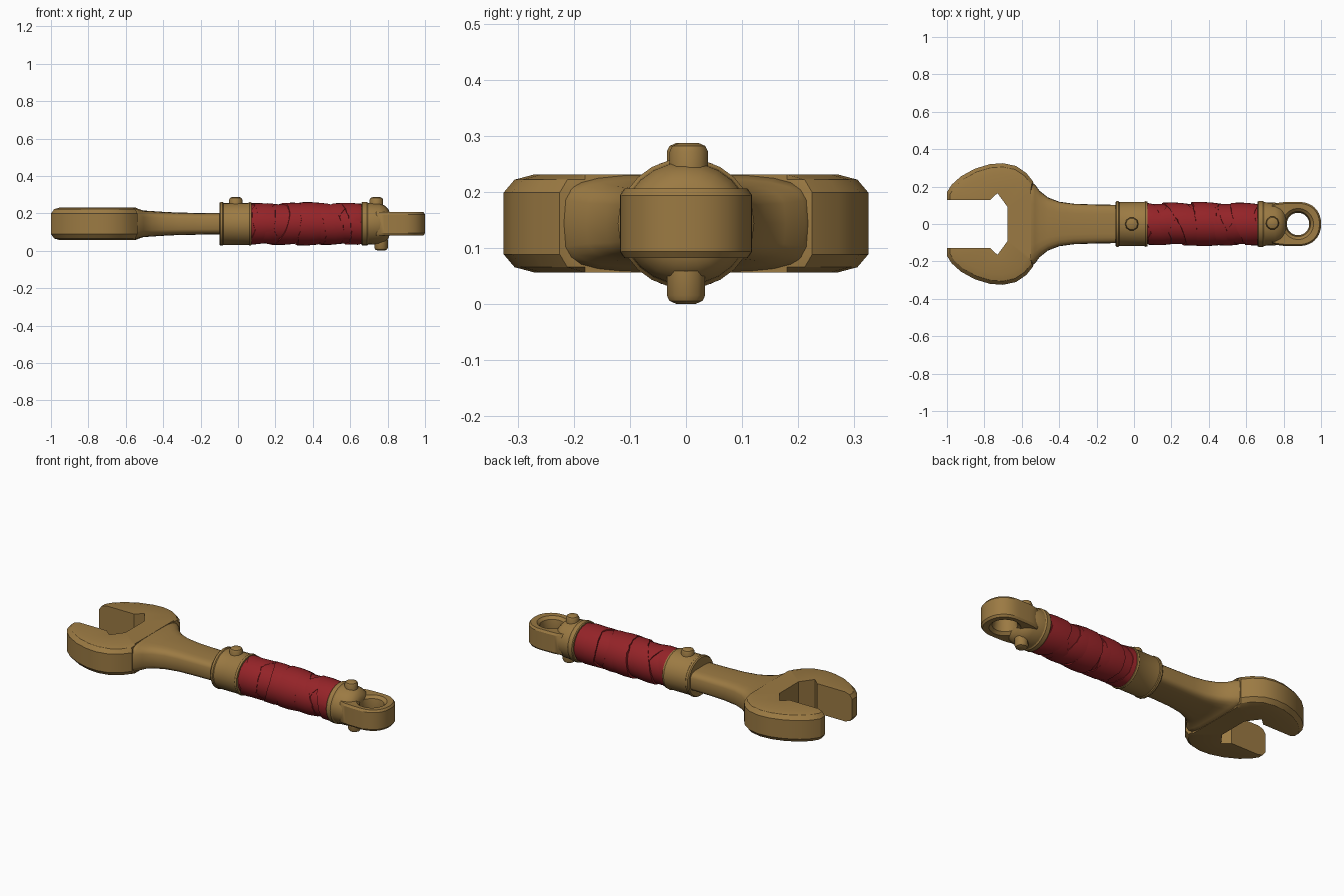
import bpy, bmesh, math, random

if "Cube" in bpy.data.objects:
    bpy.data.objects.remove(bpy.data.objects["Cube"])
random.seed(4)
ZC = 0.144  # height of the tool's centre line


def material(name, rgb):
    m = bpy.data.materials.new(name)
    m.diffuse_color = (*rgb, 1)
    m.use_nodes = True
    m.node_tree.nodes["Principled BSDF"].inputs["Base Color"].default_value = m.diffuse_color
    return m


BRASS = material("aged_brass", (0.33, 0.195, 0.056))
RED = material("red_cloth", (0.30, 0.017, 0.021))


def loft(name, sections, mat, caps=True, closed=False, angle=32):
    """Skin a list of equal-length point loops."""
    bm = bmesh.new()
    rings = [[bm.verts.new(p) for p in s] for s in sections]
    n = len(rings[0])
    pairs = list(zip(rings, rings[1:]))
    if closed:
        pairs.append((rings[-1], rings[0]))
    for a, b in pairs:
        for i in range(n):
            j = (i + 1) % n
            bm.faces.new((a[i], a[j], b[j], b[i]))
    if caps and not closed:
        ends = [bm.faces.new(rings[0]), bm.faces.new(rings[-1])]
        bmesh.ops.triangulate(bm, faces=ends)
    bmesh.ops.recalc_face_normals(bm, faces=bm.faces)
    me = bpy.data.meshes.new(name)
    bm.to_mesh(me)
    bm.free()
    me.materials.append(mat)
    me.shade_smooth()
    me.set_sharp_from_angle(angle=math.radians(angle))
    ob = bpy.data.objects.new(name, me)
    bpy.context.collection.objects.link(ob)
    return ob


def spow(v, e):
    return math.copysign(abs(v) ** e, v)


def section(x, hw, hh, e=1.0, n=24):
    """Superellipse cross-section across the x axis."""
    return [(x, hw * spow(math.cos(t), e), ZC + hh * spow(math.sin(t), e))
            for t in (2 * math.pi * i / n for i in range(n))]


# open jaw head: rounded outer rim, sharp jaw
arc = [(-1, .128), (-1, .17), (-.975, .21), (-.925, .255), (-.85, .296), (-.77, .32),
       (-.70, .325), (-.63, .31), (-.575, .272), (-.538, .225)]
jaw = [(-.675, .09), (-.73, .165), (-.77, .128)]


def head_level(dz, f):
    half = [(-.72 + (x + .72) * f, max(.128, y * f)) for x, y in arc] + [(-.55, .18)]
    full = half + [(x, -y) for x, y in reversed(half)]
    full += [(x, -y) for x, y in reversed(jaw)] + jaw
    return [(x, y, ZC + dz) for x, y in full]


levels = [(.0875, .83), (.078, .94), (.055, 1)]
loft("jaw_head", [head_level(-d, f) for d, f in levels]
     + [head_level(d, f) for d, f in reversed(levels)], BRASS)

# shaft flaring into the head
loft("shaft", [section(x, w, h, .5) for x, w, h in [
    (-.60, .20, .0865), (-.548, .222, .0865), (-.53, .212, .079), (-.505, .178, .071),
    (-.46, .142, .068), (-.40, .119, .064), (-.32, .108, .060), (-.20, .104, .058),
    (-.06, .102, .057)]], BRASS)

# front collar and rear collar with a domed end
loft("front_collar", [section(x, r * 1.05, r) for x, r in [
    (-.10, .095), (-.10, .111), (-.094, .116), (-.082, .116), (-.078, .112),
    (.055, .112), (.062, .116), (.073, .114), (.073, .09)]], BRASS)
loft("rear_collar", [section(x, r * 1.05, r) for x, r in [
    (.66, .09), (.66, .112), (.665, .116), (.69, .116), (.697, .111), (.755, .109),
    (.785, .097), (.805, .077), (.812, .055), (.813, .02)]], BRASS)

# hanging eye: rounded outline around a countersunk hole
CX = .877


def eye_loop(dz, f, r=None):
    pts = []
    for i in range(40):
        t = 2 * math.pi * i / 40
        c, s = math.cos(t), math.sin(t)
        if r:
            pts.append((CX + r * c, r * s, ZC + dz))
        elif c >= 0:
            pts.append((CX + .123 * f * spow(c, .9), .118 * f * spow(s, .9), ZC + dz))
        else:
            pts.append((CX + .17 * spow(c, .5), .118 * f * spow(s, .5), ZC + dz))
    return pts


loft("hanging_eye", [eye_loop(-.05, 1), eye_loop(-.062, .93), eye_loop(-.060, 1, .083),
                     eye_loop(-.045, 1, .067), eye_loop(0, 1, .060), eye_loop(.045, 1, .067),
                     eye_loop(.060, 1, .083), eye_loop(.062, .93), eye_loop(.05, 1)],
     BRASS, closed=True)

# rivets
for name, x, y, side in [("front_rivet", -.012, 0, 1), ("rear_rivet", .74, .005, 1),
                         ("under_rivet", .765, 0, -1)]:
    rows = [(.085, .036), (.128, .036), (.138, .031), (.1435, .018)]
    loft(name, [[(x + r * math.cos(k * math.pi / 5), y + r * math.sin(k * math.pi / 5),
                  ZC + side * h) for k in range(10)] for h, r in rows], BRASS, angle=40)

# cloth grip: core plus tilted overlapping wraps
loft("grip_core", [section(x, .106, .104) for x in (.06, .67)], RED)


def wrap(name, x0, x1, tilt, lean, r):
    def ring(x, rad, jag):
        out = []
        for i in range(32):
            t = 2 * math.pi * i / 32
            px = x + tilt * math.cos(t) + lean * math.sin(t) + jag * random.uniform(-1, 1)
            out.append((min(.662, max(.070, px)), rad * 1.02 * math.cos(t),
                        ZC + rad * math.sin(t)))
        return out
    loft(name, [ring(x0, .098, 0), ring(x0 + .002, r, .004), ring((x0 + x1) / 2, r + .001, 0),
                ring(x1 - .002, r - .004, .004), ring(x1, .098, 0)], RED, caps=False)


for i, spec in enumerate([
        (.05, .15, -.05, .02, .110), (.14, .24, .06, -.03, .109), (.21, .33, -.055, .03, .112),
        (.32, .44, -.012, .01, .115), (.41, .51, -.05, -.03, .112), (.49, .59, .06, .03, .110),
        (.56, .68, -.04, -.02, .111)]):
    wrap(f"grip_wrap_{i + 1}", *spec)
